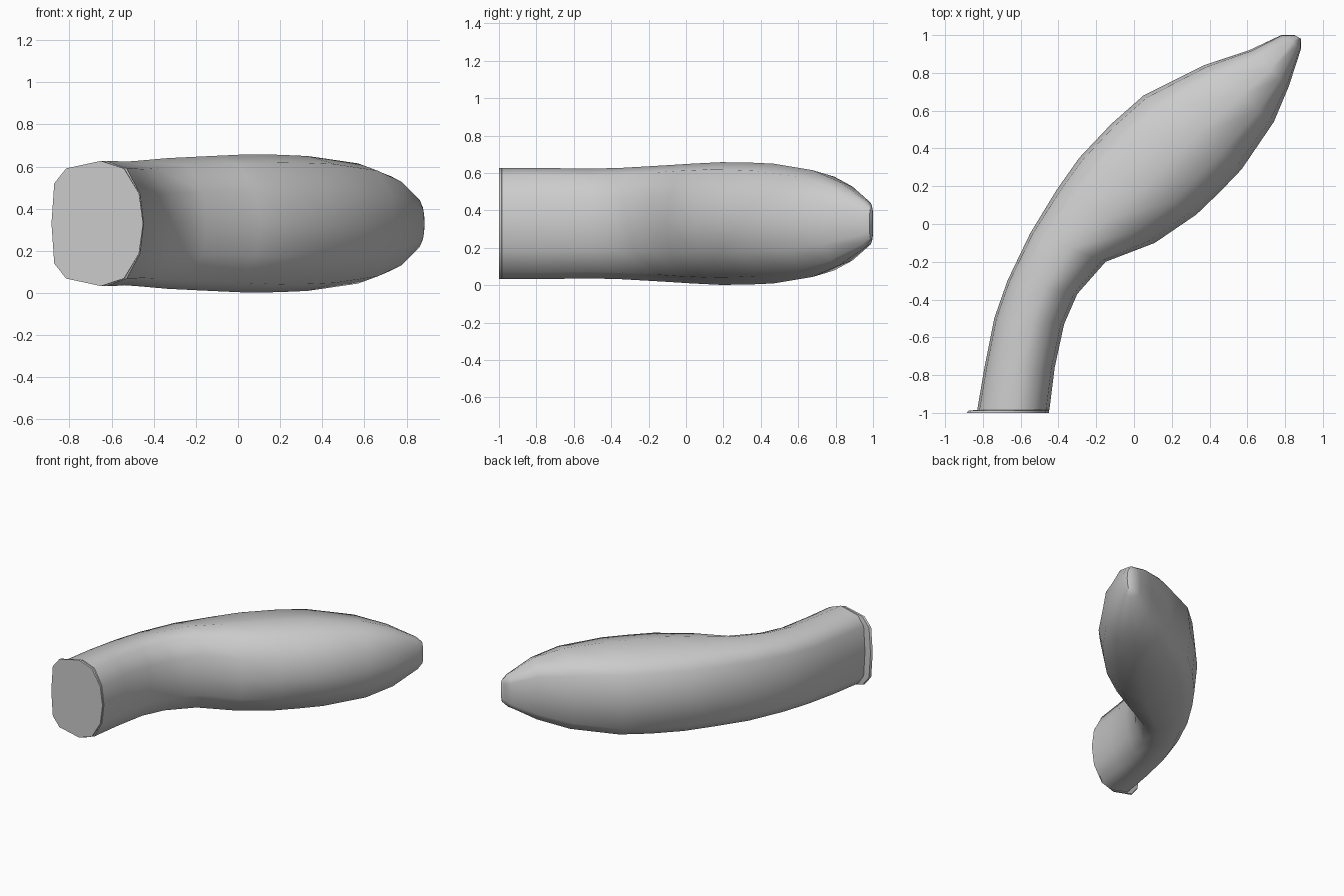
import bpy, bmesh
from mathutils import Vector

if "Cube" in bpy.data.objects:
    bpy.data.objects.remove(bpy.data.objects["Cube"])

CENTRE_Z = 0.33

# Half cross-section: u runs from flat outer side (0) to round inner side (1), w is height
HALF = [(0, 0), (0.03, 0.64), (0.16, 0.88), (0.54, 1), (0.79, 0.88), (0.955, 0.48), (1, 0)]
PROFILE = HALF + [(u, -w) for u, w in HALF[-2:0:-1]]

# Stations along the bend: outer x, y, inner x, y, half height
STATIONS = [
    (-0.885, -1.00, -0.45, -1.00, 0.297),
    (-0.875, -0.987, -0.45, -0.987, 0.297),
    (-0.83, -0.985, -0.448, -0.985, 0.297),
    (-0.79, -0.75, -0.42, -0.76, 0.297),
    (-0.74, -0.50, -0.37, -0.53, 0.293),
    (-0.67, -0.30, -0.30, -0.37, 0.298),
    (-0.55, -0.05, -0.15, -0.20, 0.310),
    (-0.41, 0.18, 0.11, -0.10, 0.320),
    (-0.29, 0.35, 0.33, 0.05, 0.328),
    (-0.12, 0.53, 0.46, 0.175, 0.326),
    (0.05, 0.68, 0.57, 0.29, 0.320),
    (0.37, 0.84, 0.74, 0.54, 0.285),
    (0.61, 0.92, 0.82, 0.73, 0.225),
    (0.78, 1.00, 0.885, 0.93, 0.125),
    (0.85, 1.00, 0.885, 0.98, 0.085),
]


def loft(name, stations):
    """Skin the cross-section through all stations and cap both ends."""
    bm = bmesh.new()
    rings = []
    for ox, oy, ix, iy, h in stations:
        a, b = Vector((ox, oy, CENTRE_Z)), Vector((ix, iy, CENTRE_Z))
        rings.append([bm.verts.new(a.lerp(b, u) + Vector((0, 0, w * h))) for u, w in PROFILE])
    n = len(PROFILE)
    for r, s in zip(rings, rings[1:]):
        for i in range(n):
            j = (i + 1) % n
            bm.faces.new((r[i], r[j], s[j], s[i]))
    bm.faces.new(rings[0])
    bm.faces.new(rings[-1])
    bmesh.ops.recalc_face_normals(bm, faces=bm.faces)
    mesh = bpy.data.meshes.new(name)
    bm.to_mesh(mesh)
    bm.free()
    obj = bpy.data.objects.new(name, mesh)
    bpy.context.collection.objects.link(obj)
    return obj


# Curved, swelling body with a flat cut end and a blunt tip
body = loft("curved_body", STATIONS)
bpy.context.view_layer.objects.active = body
body.select_set(True)
bpy.ops.object.shade_smooth_by_angle(angle=0.8)
